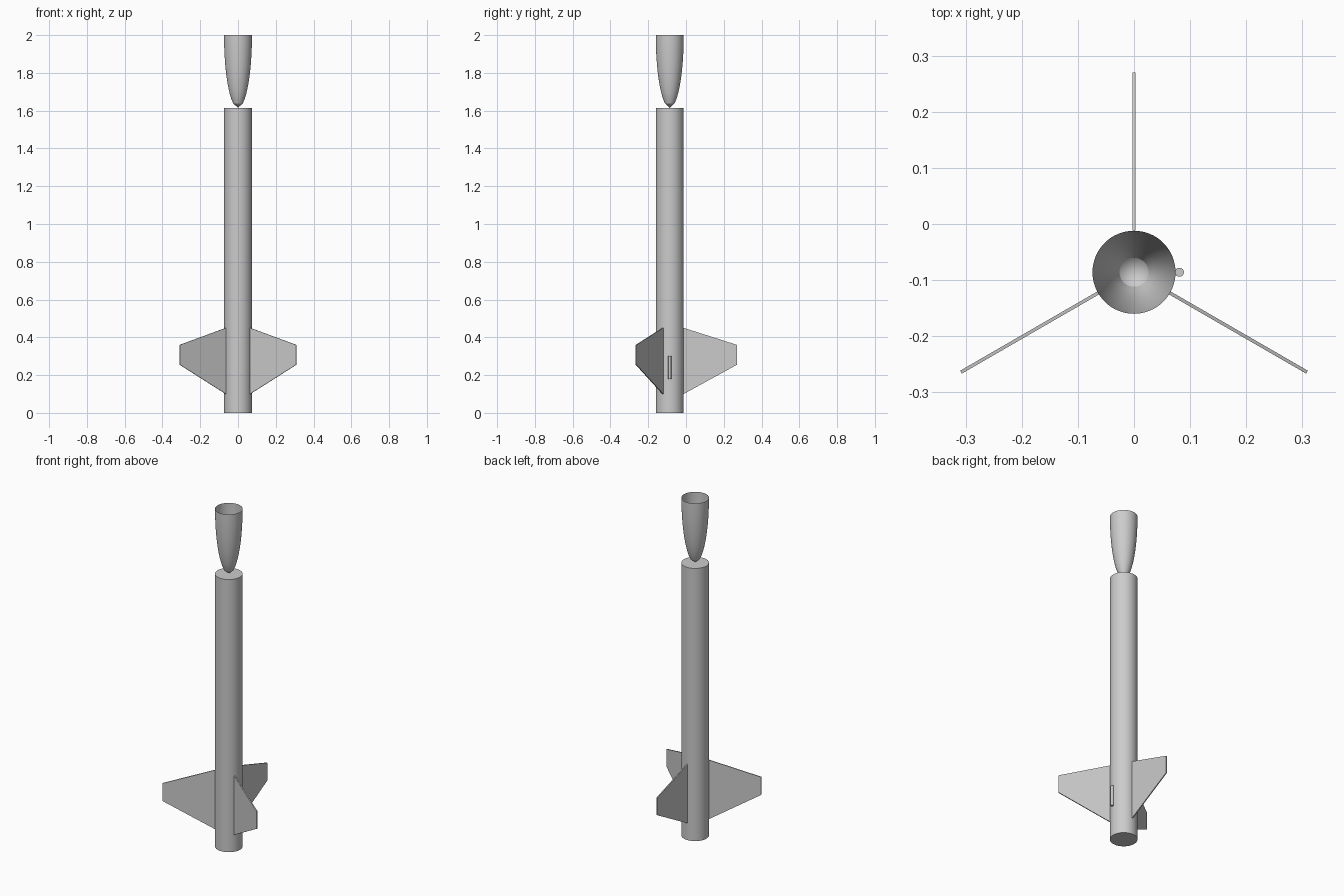
import bpy
import bmesh
from math import cos, sin, sqrt, pi, radians
from mathutils import Matrix, Vector

cube = bpy.data.objects.get("Cube")
if cube:
    bpy.data.objects.remove(cube)

AXIS_Y = -0.086      # rocket axis
RADIUS = 0.074
BODY_TOP = 1.615
SIDES = 64

grey = bpy.data.materials.new("light grey")
grey.use_nodes = True
colour = (0.6, 0.6, 0.6, 1)
grey.diffuse_color = colour
grey.node_tree.nodes["Principled BSDF"].inputs["Base Color"].default_value = colour


def finish(name, bm, smooth=True):
    mesh = bpy.data.meshes.new(name)
    bm.to_mesh(mesh)
    bm.free()
    mesh.materials.append(grey)
    obj = bpy.data.objects.new(name, mesh)
    bpy.context.collection.objects.link(obj)
    if smooth:
        bpy.ops.object.select_all(action="DESELECT")
        obj.select_set(True)
        bpy.context.view_layer.objects.active = obj
        bpy.ops.object.shade_smooth_by_angle(angle=radians(20))
    return obj


def cylinder(name, x, radius, bottom, top, sides):
    bm = bmesh.new()
    bmesh.ops.create_cone(bm, cap_ends=True, segments=sides, radius1=radius,
                          radius2=radius, depth=top - bottom)
    bmesh.ops.translate(bm, verts=bm.verts,
                        vec=(x, AXIS_Y, (top + bottom) / 2))
    return finish(name, bm)


# Body tube and launch lug
cylinder("body_tube", 0, RADIUS, 0, BODY_TOP, SIDES)
cylinder("launch_lug", 0.081, 0.008, 0.18, 0.30, 24)

# Upturned hollow nose cone: elliptical profile spun about the axis
bm = bmesh.new()
steps = 16
length = 2 - BODY_TOP
profile = []
for i in range(steps + 1):
    t = i / steps
    r = RADIUS * sqrt(1 - (1 - t) ** 2)
    profile.append(bm.verts.new((r, AXIS_Y, BODY_TOP + length * t)))
edges = [bm.edges.new(pair) for pair in zip(profile, profile[1:])]
bmesh.ops.spin(bm, geom=profile + edges, cent=(0, AXIS_Y, 0), axis=(0, 0, 1),
               angle=2 * pi, steps=SIDES)
bmesh.ops.remove_doubles(bm, verts=bm.verts, dist=1e-5)
bmesh.ops.recalc_face_normals(bm, faces=bm.faces)
if sum(f.normal.dot(f.calc_center_median() - Vector((0, AXIS_Y, 2)))
       for f in bm.faces) < 0:
    bmesh.ops.reverse_faces(bm, faces=bm.faces)
finish("nose_cone", bm)

# Three swept fins, (distance from axis, height)
FIN = [(RADIUS, 0.10), (0.356, 0.255), (0.356, 0.36), (RADIUS, 0.45)]
THICK = 0.006
for name, angle in (("back_fin", 90), ("left_fin", -30), ("right_fin", 210)):
    bm = bmesh.new()
    face = bm.faces.new([bm.verts.new((r, -THICK / 2, z)) for r, z in FIN])
    ext = bmesh.ops.extrude_face_region(bm, geom=[face])
    moved = [v for v in ext["geom"] if isinstance(v, bmesh.types.BMVert)]
    bmesh.ops.translate(bm, verts=moved, vec=(0, THICK, 0))
    bmesh.ops.recalc_face_normals(bm, faces=bm.faces)
    bm.transform(Matrix.Translation((0, AXIS_Y, 0))
                 @ Matrix.Rotation(radians(angle), 4, "Z"))
    finish(name, bm, smooth=False)
